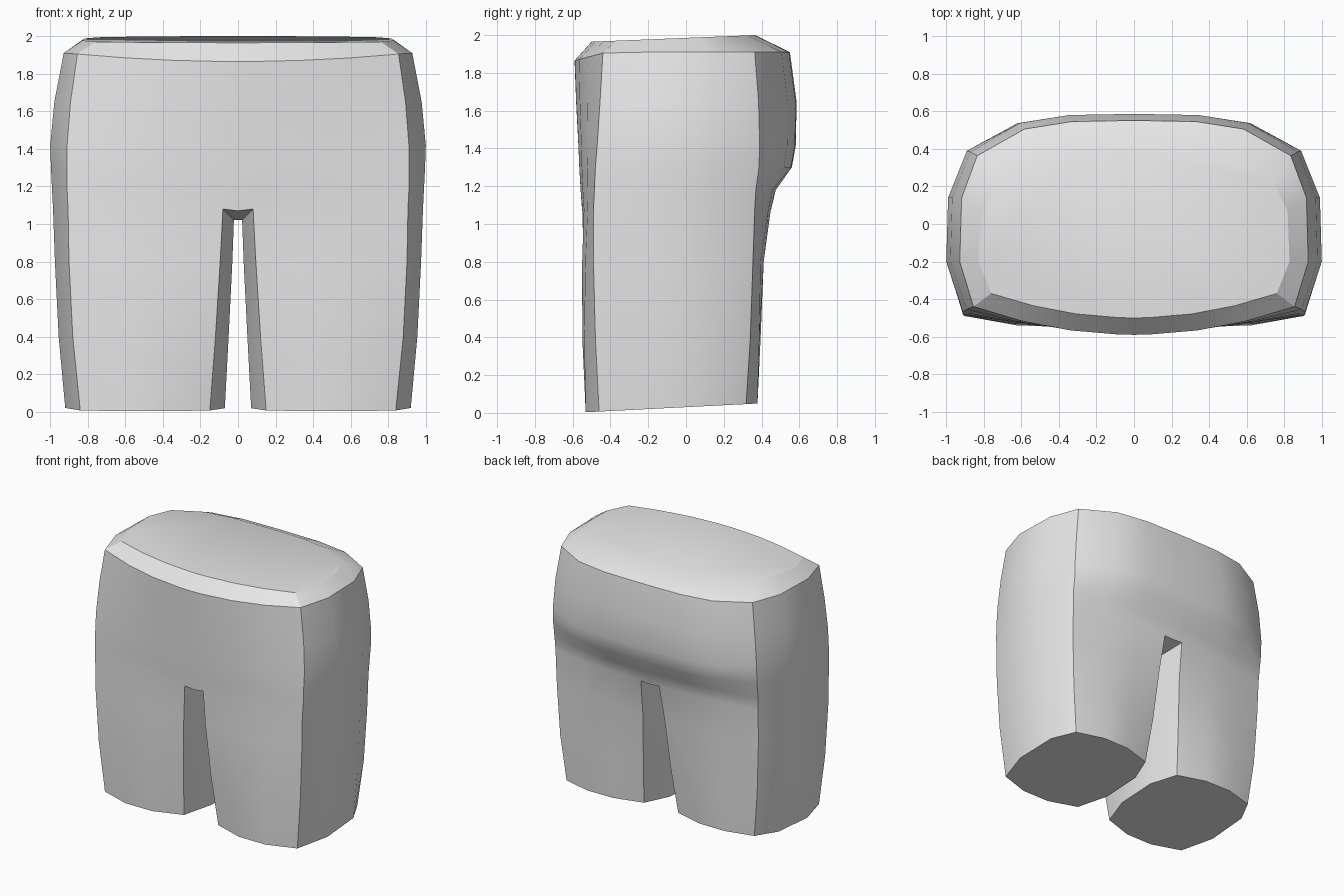
import bpy, bmesh

if "Cube" in bpy.data.objects:
    bpy.data.objects.remove(bpy.data.objects["Cube"])

# Level profiles: z, side x, corner x, front y, front corner y, back corner y, back y, inner corner x, inner side x
LEGS = [
    (0.00, .920, .840, -.540, -.46, .310, .385, .150, .070),
    (0.40, .955, .880, -.560, -.48, .335, .405, .120, .050),
    (0.80, .975, .900, -.560, -.49, .350, .422, .095, .030),
    (1.08, .985, .905, -.550, -.49, .360, .450, .080, .022),
]
TORSO = [
    (1.18, .990, .910, -.558, -.485, .365, .475),
    (1.30, .996, .910, -.565, -.480, .370, .560),
    (1.42, 1.00, .910, -.570, -.470, .372, .582),
    (1.65, .978, .892, -.582, -.455, .365, .585),
    (1.90, .928, .855, -.590, -.440, .345, .550),
    (1.98, .828, .760, -.500, -.370, .210, .365),
]


def outline(z, wx, cx, yf, ycf, ycb, yb, xi=.08):
    """Ten points from the inner front corner round the outside to the inner back corner."""
    k = min(z / 1.08, 1)
    power = 2 if z < 1.2 else 4
    mid, half = (xi + cx) / 2, (cx - xi) / 2

    def bulge(x, y_mid, y_corner, p):
        leg = abs((x - mid) / half) ** 2
        body = (x / cx) ** p
        return y_mid + (y_corner - y_mid) * (leg * (1 - k) + body * k)

    xs = [xi + (cx - xi) * i / 3 for i in range(4)]
    xb = [xi + (cx - .02 - xi) * i / 3 for i in range(4)]
    front = [(x, bulge(x, yf, ycf, 2)) for x in xs]
    back = [(x, bulge(x, yb, ycb, power)) for x in reversed(xb)]
    s2 = .07 if z > 1.95 else .14
    return front + [(wx, -.2), (wx - .01, s2)] + back


def height(z, x, y):
    """Sloping hem, curved waist edge and tilted top."""
    if z == 0:
        return max(0, .003 + .047 * (y + .54) / .925)
    if z == 1.90:
        return 1.865 + .04 * min(1, (x / .855) ** 2) if y < -.3 else 1.91
    if z == 1.98:
        return 1.965 + .035 * (y + .5) / .865
    return z


def build_side(bm, s):
    def vert(x, y, z):
        return bm.verts.new((s * x, y, z))

    # Leg tube
    rings = []
    for z, wx, cx, yf, ycf, ycb, yb, xi, xs in LEGS:
        pts = outline(z, wx, cx, yf, ycf, ycb, yb, xi) + [(xs, .1), (xs, -.22)]
        ring = [vert(x, y, height(z, x, y)) for x, y in pts]
        if z == 1.08:
            ring[10].co.z = ring[11].co.z = 1.02
        rings.append(ring)
    for a, b in zip(rings, rings[1:]):
        for i in range(12):
            j = (i + 1) % 12
            bm.faces.new((a[i], a[j], b[j], b[i]))
    bm.faces.new(rings[0])

    # Crotch bridge
    top = rings[-1]
    lower = [vert(0, LEGS[-1][3], 1.07)] + top[:10] + [vert(0, LEGS[-1][6], 1.075)]
    m1, m2 = vert(0, -.22, 1.02), vert(0, .1, 1.02)
    bm.faces.new((lower[0], top[0], top[11], m1))
    bm.faces.new((m1, top[11], top[10], m2))
    bm.faces.new((m2, top[10], top[9], lower[11]))

    # Hips, waist bevel and top
    for level in TORSO:
        z, yf, yb = level[0], level[3], level[6]
        pts = [(0, yf)] + outline(*level) + [(0, yb)]
        upper = [vert(x, y, height(z, x, y)) for x, y in pts]
        for i in range(11):
            bm.faces.new((lower[i], lower[i + 1], upper[i + 1], upper[i]))
        lower = upper
    bm.faces.new(lower)


bm = bmesh.new()
for side in (1, -1):
    build_side(bm, side)
bmesh.ops.remove_doubles(bm, verts=bm.verts, dist=.0005)
bmesh.ops.recalc_face_normals(bm, faces=bm.faces)
mesh = bpy.data.meshes.new("hips_and_thighs")
bm.to_mesh(mesh)
bm.free()

grey = bpy.data.materials.new("light grey")
grey.diffuse_color = (.8, .8, .8, 1)
grey.use_nodes = True
grey.node_tree.nodes["Principled BSDF"].inputs["Base Color"].default_value = grey.diffuse_color
mesh.materials.append(grey)
obj = bpy.data.objects.new("hips_and_thighs", mesh)
bpy.context.collection.objects.link(obj)
bpy.context.view_layer.objects.active = obj
obj.select_set(True)
bpy.ops.object.shade_smooth_by_angle(angle=.5)
